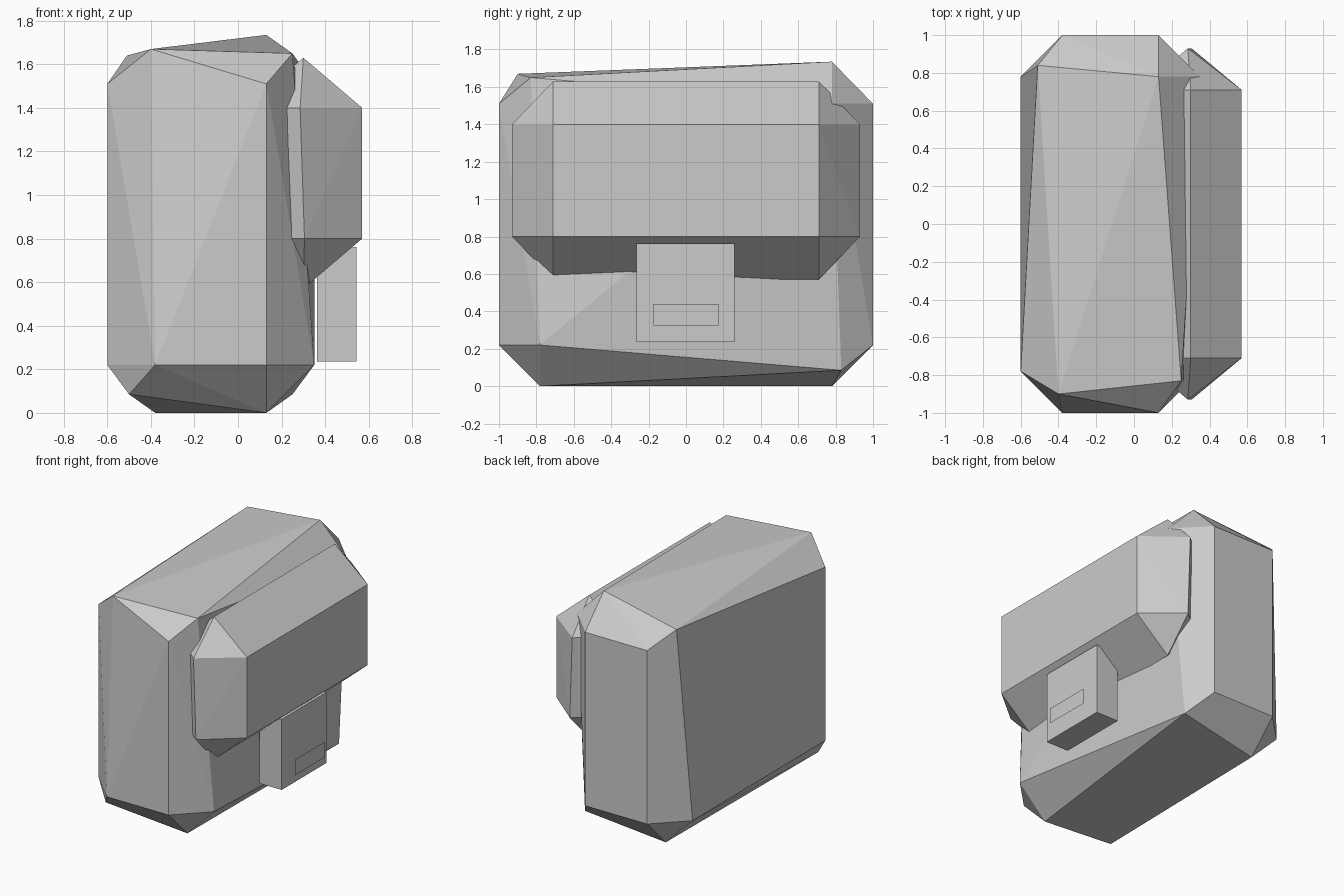
import bpy
import bmesh

cube = bpy.data.objects.get("Cube")
if cube:
    bpy.data.objects.remove(cube, do_unlink=True)

grey = bpy.data.materials.new("plain_grey")
grey.use_nodes = True
colour = (0.6, 0.6, 0.6, 1)
grey.diffuse_color = colour
grey.node_tree.nodes["Principled BSDF"].inputs["Base Color"].default_value = colour


def make(name, points, flat=False):
    """Flat-shaded faceted solid around the points, or one flat panel."""
    bm = bmesh.new()
    verts = [bm.verts.new(p) for p in points]
    if flat:
        bm.faces.new(verts)
    else:
        bmesh.ops.convex_hull(bm, input=verts)
        bmesh.ops.recalc_face_normals(bm, faces=bm.faces)
    mesh = bpy.data.meshes.new(name)
    bm.to_mesh(mesh)
    bm.free()
    mesh.materials.append(grey)
    ob = bpy.data.objects.new(name, mesh)
    bpy.context.collection.objects.link(ob)
    return ob


# Main body: a chunky bevelled block with unevenly cut corners
L, R = -0.6, 0.35            # side planes
l, r = -0.38, 0.13           # bevel ends across
Y, y = 1.0, 0.78             # end planes and bevel ends
lo, hi, top = 0.22, 1.51, 1.735
make("pack_body", [
    # front end
    (l, -Y, lo), (r, -Y, lo), (r, -Y, hi),
    (L, -y, lo), (L, -y, hi), (R, -y, lo),
    (-0.4, -0.9, 1.67), (0.25, -0.83, 1.65),
    (-0.5, -0.84, 0.085), (r, -y, 0),
    # back end
    (l, Y, lo), (r, Y, lo), (r, Y, hi), (l, Y, hi),
    (L, y, lo), (R, y, hi), (r, y, top),
    (-0.51, 0.84, 1.64), (0.25, 0.83, 0.085), (l, y, 0),
])

# Long side pouch: bevelled on every side, sunk into the body
pouch = []
for s in (-1, 1):
    pouch += [(0.57, s * 0.71, 0.8), (0.57, s * 0.71, 1.4),
              (0.305, s * 0.93, 0.8), (0.285, s * 0.93, 1.4),
              (0.3, s * 0.71, 0.57), (0.3, s * 0.71, 1.63),
              (0.03, s * 0.71, 0.8), (0.03, s * 0.71, 1.4)]
make("side_pouch", pouch)

# Small pocket under the pouch
make("small_pocket", [(px, py, pz) for px in (0.362, 0.545)
                      for py in (-0.265, 0.26) for pz in (0.237, 0.762)])

# Thin tag panel in front of the pocket
make("tag_panel", [(0.592, -0.175, 0.325), (0.592, 0.175, 0.325),
                   (0.592, 0.175, 0.44), (0.592, -0.175, 0.44)], flat=True)
